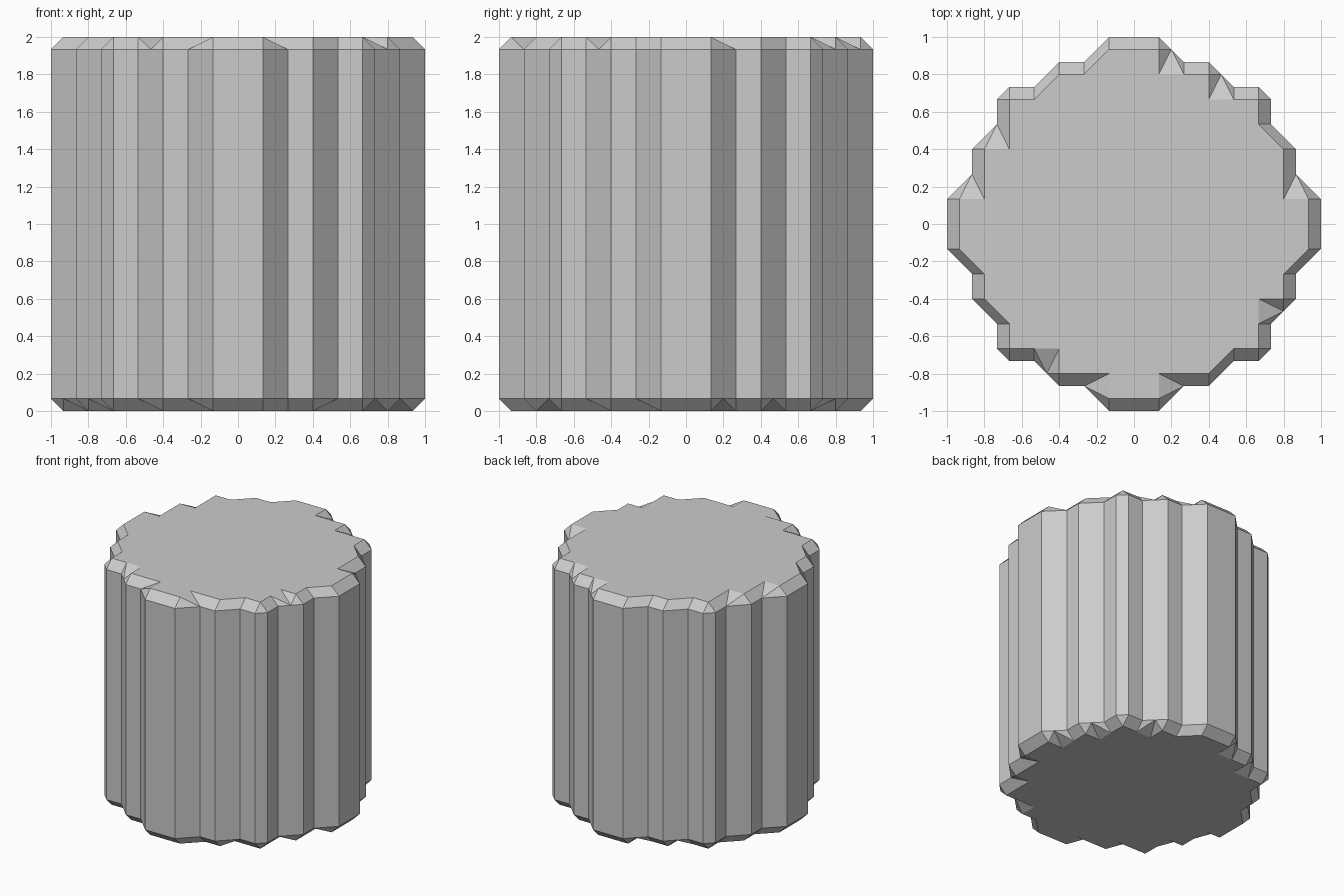
import bpy
import bmesh

cube = bpy.data.objects.get("Cube")
if cube:
    bpy.data.objects.remove(cube, do_unlink=True)

UNIT = 1 / 15          # the stepped outline lies on this grid
HEIGHT, BEVEL = 30, 1

# One quarter of the fluted wall outline and of the inset cap outline
WALL = [(15, 2), (13, 4), (13, 6), (11, 8), (11, 10),
        (10, 11), (8, 11), (6, 13), (4, 13), (2, 15)]
CAP = [(14, 2), (12, 4), (12, 6), (10, 8), (10, 10),
       (10, 10), (8, 10), (6, 12), (4, 12), (2, 14)]

# Chipped rim corners: inner corner -> point on the wall edge
TOP_CHIPS = {(-2, -12): (-4, -13), (2, -12): (4, -13), (-6, -10): (-7, -12),
             (10, -6): (12, -7), (12, 2): (13, 4), (6, 10): (7, 12),
             (2, 12): (3, 14), (-10, 6): (-11, 8), (-12, 2): (-13, 4)}
BASE_CHIPS = {(12, 2): (14, 3), (10, 6): (12, 7), (12, -2): (13, -4),
              (6, -10): (8, -11), (-2, -12): (-4, -13), (-6, -10): (-8, -11),
              (-10, -6): (-12, -7), (-12, -2): (-14, -3), (10, -6): (11, -8),
              (-6, 10): (-7, 12), (-2, 12): (-3, 14), (6, 10): (7, 12)}


def full_ring(quarter):
    ring = []
    for _ in range(4):
        ring += quarter
        quarter = [(-y, x) for x, y in quarter]
    return ring


wall, cap = full_ring(WALL), full_ring(CAP)
bm = bmesh.new()
verts = {}


def face(points):
    points = list(dict.fromkeys(points))
    if len(points) < 3:
        return
    for p in points:
        if p not in verts:
            verts[p] = bm.verts.new([c * UNIT for c in p])
    bm.faces.new([verts[p] for p in points])


def rim(chips, z_wall, z_cap):
    """Build a bevelled, chipped rim with its cap; return wall edge chains."""
    chains, cap_loop = [], []
    for i in range(len(wall)):
        j = (i + 1) % len(wall)
        A, B = (*wall[i], z_wall), (*wall[j], z_wall)
        a, b = (*cap[i], z_cap), (*cap[j], z_cap)
        corner = (min(a[0], b[0], key=abs), min(a[1], b[1], key=abs))
        diagonal = a[0] != b[0] and a[1] != b[1]
        if diagonal and corner in chips:
            c, P = (*corner, z_cap), (*chips[corner], z_wall)
            for tri in ((A, P, a), (a, P, c), (c, P, b), (P, B, b)):
                if len(set(tri)) == 3:
                    face(tri)
            chains.append([A, P, B])
            cap_loop += [a, c]
        else:
            face([A, B, b, a])
            chains.append([A, B])
            cap_loop.append(a)
    face(cap_loop)
    return chains


# Rims and caps, then the upright fluted wall between them
base = rim(BASE_CHIPS, BEVEL, 0)
top = rim(TOP_CHIPS, HEIGHT - BEVEL, HEIGHT)
for low, high in zip(base, top):
    face(low + high[::-1])

bmesh.ops.recalc_face_normals(bm, faces=bm.faces)
mesh = bpy.data.meshes.new("fluted_column")
bm.to_mesh(mesh)
bm.free()
column = bpy.data.objects.new("fluted_column", mesh)
bpy.context.collection.objects.link(column)
